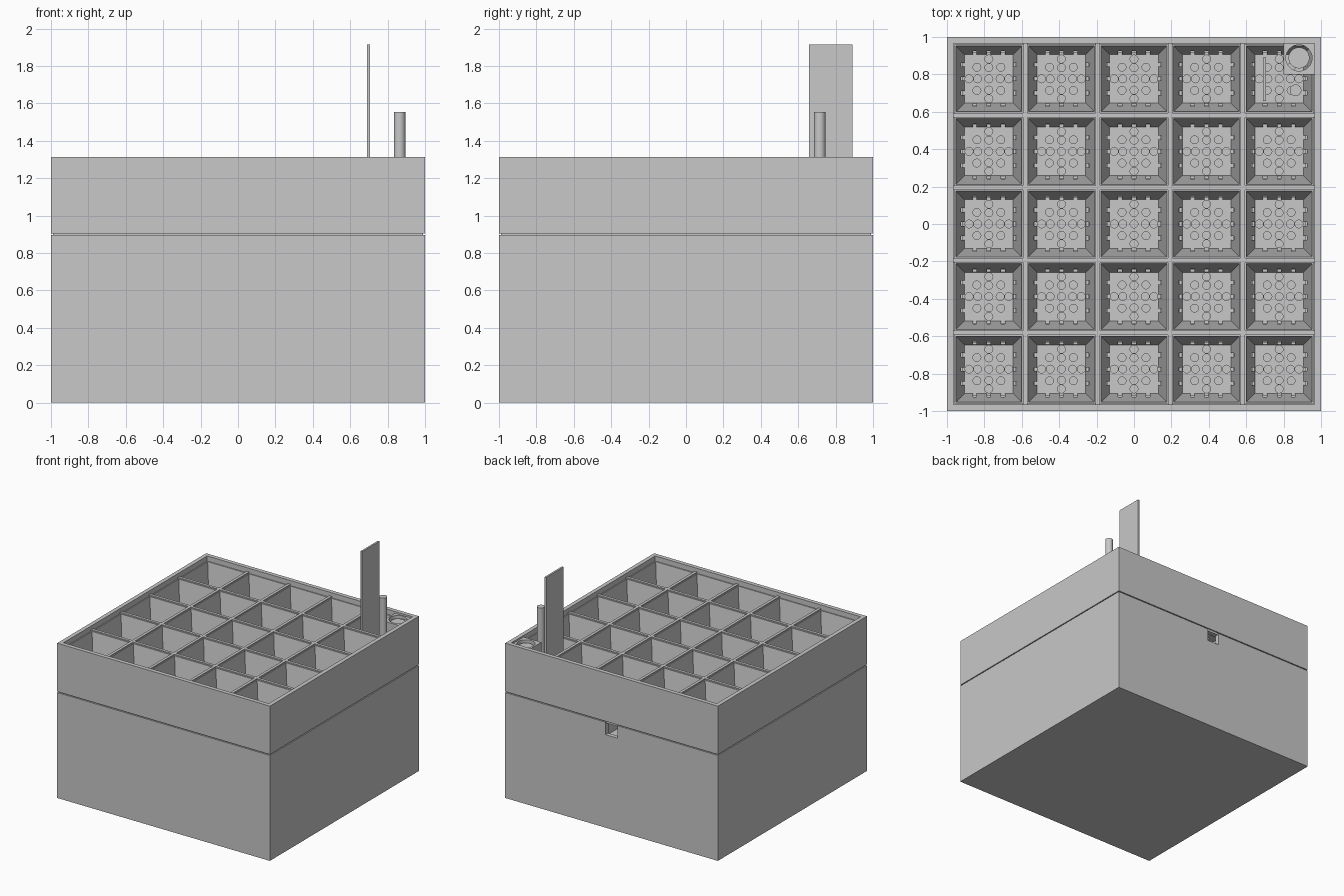
import bpy, bmesh, math
from mathutils import Matrix, Vector

if "Cube" in bpy.data.objects:
    bpy.data.objects.remove(bpy.data.objects["Cube"], do_unlink=True)

GREY = (0.58, 0.58, 0.58, 1)
mat = bpy.data.materials.new("plain grey plastic")
mat.use_nodes = True
mat.diffuse_color = GREY
mat.node_tree.nodes["Principled BSDF"].inputs["Base Color"].default_value = GREY


def add_box(bm, x, y, z):
    """Box between (min, max) pairs."""
    size = [b - a for a, b in (x, y, z)]
    mid = [(a + b) / 2 for a, b in (x, y, z)]
    bmesh.ops.create_cube(bm, size=1, matrix=Matrix.Translation(mid) @ Matrix.Diagonal((*size, 1)))


def add_block(bm, half, z0, z1):
    add_box(bm, (-half, half), (-half, half), (z0, z1))


def add_frustum(bm, low, high, z0, z1):
    """Square tapered block with half widths low and high."""
    bmesh.ops.create_cone(
        bm, cap_ends=True, segments=4, radius1=low * math.sqrt(2), radius2=high * math.sqrt(2),
        depth=z1 - z0,
        matrix=Matrix.Translation((0, 0, (z0 + z1) / 2)) @ Matrix.Rotation(math.pi / 4, 4, "Z"))


def add_rod(bm, x, y, r, z0, z1, sides=32):
    bmesh.ops.create_cone(bm, cap_ends=True, segments=sides, radius1=r, radius2=r,
                          depth=z1 - z0, matrix=Matrix.Translation((x, y, (z0 + z1) / 2)))


def make(name, bm):
    mesh = bpy.data.meshes.new(name)
    bm.to_mesh(mesh)
    bm.free()
    mesh.materials.append(mat)
    obj = bpy.data.objects.new(name, mesh)
    bpy.context.collection.objects.link(obj)
    return obj


def smooth(obj):
    for p in obj.data.polygons:
        p.use_smooth = True
    obj.data.set_sharp_from_angle(angle=math.radians(35))


def cut(obj, *cutters):
    """Subtract bmesh cutters and bake the result into the mesh."""
    for bm in cutters:
        tool = make("cutter", bm)
        tool.hide_render = True
        mod = obj.modifiers.new("cut", "BOOLEAN")
        mod.operation = "DIFFERENCE"
        mod.solver = "EXACT"
        mod.object = tool
        dg = bpy.context.evaluated_depsgraph_get()
        baked = bpy.data.meshes.new_from_object(obj.evaluated_get(dg))
        obj.modifiers.clear()
        obj.data = baked
        bpy.data.objects.remove(tool, do_unlink=True)
    return obj


SEAM, RIM, WALL = 0.9, 1.315, 0.965
GRID_TOP, POT_TOP, POT_FLOOR = 1.285, 1.275, 0.94
PITCH = 0.388

# Reservoir: open hollow box with a notch in the back wall
body, hollow, notch = bmesh.new(), bmesh.new(), bmesh.new()
add_block(body, 1, 0, SEAM - 0.004)
add_block(hollow, WALL, 0.04, 1)
add_box(notch, (-0.055, 0.055), (0.9, 1.1), (0.79, 1))
cut(make("reservoir", body), hollow, notch)

# Locating lip that fills the seam
body, hollow = bmesh.new(), bmesh.new()
add_block(body, 0.99, SEAM - 0.015, SEAM + 0.015)
add_block(hollow, 0.95, 0.8, 1)
cut(make("seam_lip", body), hollow)

# Upper tray frame
body, hollow = bmesh.new(), bmesh.new()
add_block(body, 1, SEAM + 0.004, RIM)
add_block(hollow, WALL, 0.8, 1.5)
cut(make("tray_frame", body), hollow)

# Crossed dividers
bm = bmesh.new()
for k in (-1.5, -0.5, 0.5, 1.5):
    span = (k * PITCH - 0.012, k * PITCH + 0.012)
    add_box(bm, span, (-WALL, WALL), (SEAM, GRID_TOP))
    add_box(bm, (-WALL, WALL), span, (SEAM, GRID_TOP))
make("dividers", bm)

# One tapered pot: hollow, drain holes in the floor, slots low in the walls
body, hollow, holes = bmesh.new(), bmesh.new(), bmesh.new()
add_frustum(body, 0.142, 0.184, POT_FLOOR - 0.02, POT_TOP)
add_frustum(hollow, 0.13, 0.179, POT_FLOOR, POT_TOP + 0.025)
spots = [(0, 0)]
for sx in (-1, 1):
    spots += [(sx * 0.06, 0), (0, sx * 0.06), (sx * 0.106, 0), (0, sx * 0.106)]
    spots += [(sx * 0.064, sy * 0.062) for sy in (-1, 1)]
for x, y in spots:
    add_rod(holes, x, y, 0.021, POT_FLOOR - 0.1, POT_FLOOR + 0.02, 20)
slot_sets = []
for turned in (False, True):
    slots = bmesh.new()
    for off in (-0.075, 0, 0.075):
        across, along = (off - 0.01, off + 0.01), (-0.25, 0.25)
        x, y = (across, along) if turned else (along, across)
        add_box(slots, x, y, (POT_FLOOR + 0.003, POT_FLOOR + 0.13))
    slot_sets.append(slots)
pot = cut(make("pot", body), hollow, holes, *slot_sets)

# Repeat the pot over the five by five grid
for i in range(-2, 3):
    for j in range(-2, 3):
        if (i, j) != (0, 0):
            twin = bpy.data.objects.new("pot", pot.data)
            twin.location = (i * PITCH, j * PITCH, 0)
            bpy.context.collection.objects.link(twin)

# Filling column in the back corner, with a float inside its round well
body, well = bmesh.new(), bmesh.new()
add_box(body, (0.8, WALL), (0.8, WALL), (0.3, RIM - 0.015))
add_rod(well, 0.882, 0.888, 0.07, 0.35, 1.5)
smooth(cut(make("filling_column", body), well))
bm = bmesh.new()
add_rod(bm, 0.882, 0.888, 0.056, 0.35, RIM - 0.035)
smooth(make("float", bm))

# Upright plate and round stake standing in the corner pot
bm = bmesh.new()
add_box(bm, (0.69, 0.706), (0.658, 0.89), (POT_FLOOR, 1.915))
make("upright_plate", bm)
bm = bmesh.new()
add_rod(bm, 0.864, 0.715, 0.031, POT_FLOOR, 1.555)
smooth(make("round_stake", bm))
